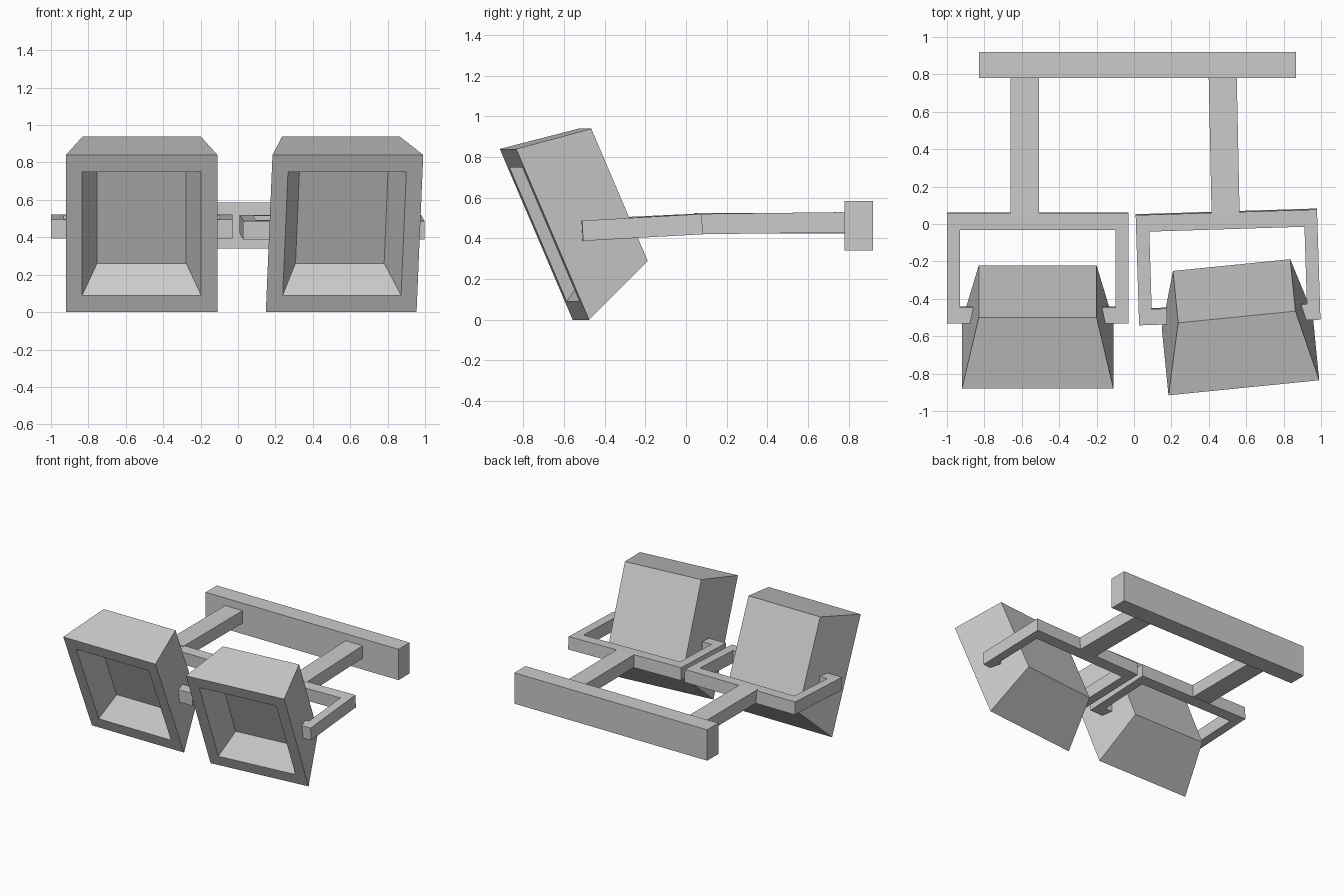
import bpy
import bmesh
from math import radians, sin, cos
from mathutils import Matrix, Vector

cube = bpy.data.objects.get("Cube")
if cube:
    bpy.data.objects.remove(cube, do_unlink=True)

GREY = (0.6, 0.6, 0.6, 1.0)
grey = bpy.data.materials.new("light_grey")
grey.use_nodes = True
grey.diffuse_color = GREY
grey.node_tree.nodes["Principled BSDF"].inputs["Base Color"].default_value = GREY


def finish(bm, name, matrix=Matrix()):
    bmesh.ops.recalc_face_normals(bm, faces=bm.faces)
    bm.transform(matrix)
    mesh = bpy.data.meshes.new(name)
    bm.to_mesh(mesh)
    bm.free()
    mesh.materials.append(grey)
    obj = bpy.data.objects.new(name, mesh)
    bpy.context.collection.objects.link(obj)
    return obj


def box(name, x, y, z, matrix=Matrix()):
    bm = bmesh.new()
    size = Matrix.Diagonal((x[1] - x[0], y[1] - y[0], z[1] - z[0], 1))
    mid = Matrix.Translation((sum(x) / 2, sum(y) / 2, sum(z) / 2))
    bmesh.ops.create_cube(bm, size=1, matrix=mid @ size)
    return finish(bm, name, matrix)


def lamp_housing(name, matrix):
    # Four rectangular rings: outer back, front rim, opening, recess floor
    # each ring: half width, bottom, top, depth behind the front plane
    rings = [(0.315, -0.309, 0.399, 0.389), (0.405, -0.457, 0.457, 0),
             (0.318, -0.359, 0.359, 0), (0.238, -0.246, 0.294, 0.17)]
    tilt = radians(23.2)
    up = Vector((0, -sin(tilt), cos(tilt)))
    back = Vector((0, cos(tilt), sin(tilt)))
    centre = Vector((0, -0.70, 0.42))
    bm = bmesh.new()
    loops = []
    for w, low, high, depth in rings:
        corners = [(-w, low), (w, low), (w, high), (-w, high)]
        loops.append([bm.verts.new(centre + Vector((u, 0, 0)) + up * v + back * depth)
                      for u, v in corners])
    for a, b in zip(loops, loops[1:]):
        for i in range(4):
            j = (i + 1) % 4
            bm.faces.new((a[i], a[j], b[j], b[i]))
    bm.faces.new(loops[0])
    bm.faces.new(loops[-1])
    return finish(bm, name, matrix)


def bracket(name, matrix):
    # U-shaped yoke with inward hooks, mirrored outline extruded upward
    half = [(0.485, 0.045), (0.485, -0.545), (0.335, -0.545),
            (0.335, -0.46), (0.415, -0.46), (0.415, -0.045)]
    outline = half + [(-x, y) for x, y in reversed(half)]
    bm = bmesh.new()
    face = bm.faces.new([bm.verts.new((x, y, -0.05)) for x, y in outline])
    top = bmesh.ops.extrude_face_region(bm, geom=[face])["geom"]
    bmesh.ops.translate(bm, vec=(0, 0, 0.1),
                        verts=[v for v in top if isinstance(v, bmesh.types.BMVert)])
    return finish(bm, name, matrix)


def placed(x, y, z, yaw, pitch=0):
    return (Matrix.Translation((x, y, z)) @ Matrix.Rotation(radians(yaw), 4, "Z")
            @ Matrix.Rotation(radians(pitch), 4, "X"))


# Wall beam
box("wall_beam", (-0.83, 0.865), (0.78, 0.92), (0.34, 0.585))

# Support arms
box("right_arm", (-0.66, -0.507), (0.04, 0.79), (0.425, 0.525))
box("left_arm", (-0.075, 0.075), (-0.37, 0.37), (-0.05, 0.05),
    placed(0.482, 0.42, 0.475, 1.2, 0.7))

# Yokes
bracket("right_bracket", placed(-0.515, 0.015, 0.47, 0, 2.7))
bracket("left_bracket", placed(0.495, 0.02, 0.468, 1.8, 3.2))

# Lamp housings, the left one swivelled
lamp_housing("right_lamp", placed(-0.515, 0, 0, 0))
lamp_housing("left_lamp", placed(0.50, 0, 0, 5.7))
